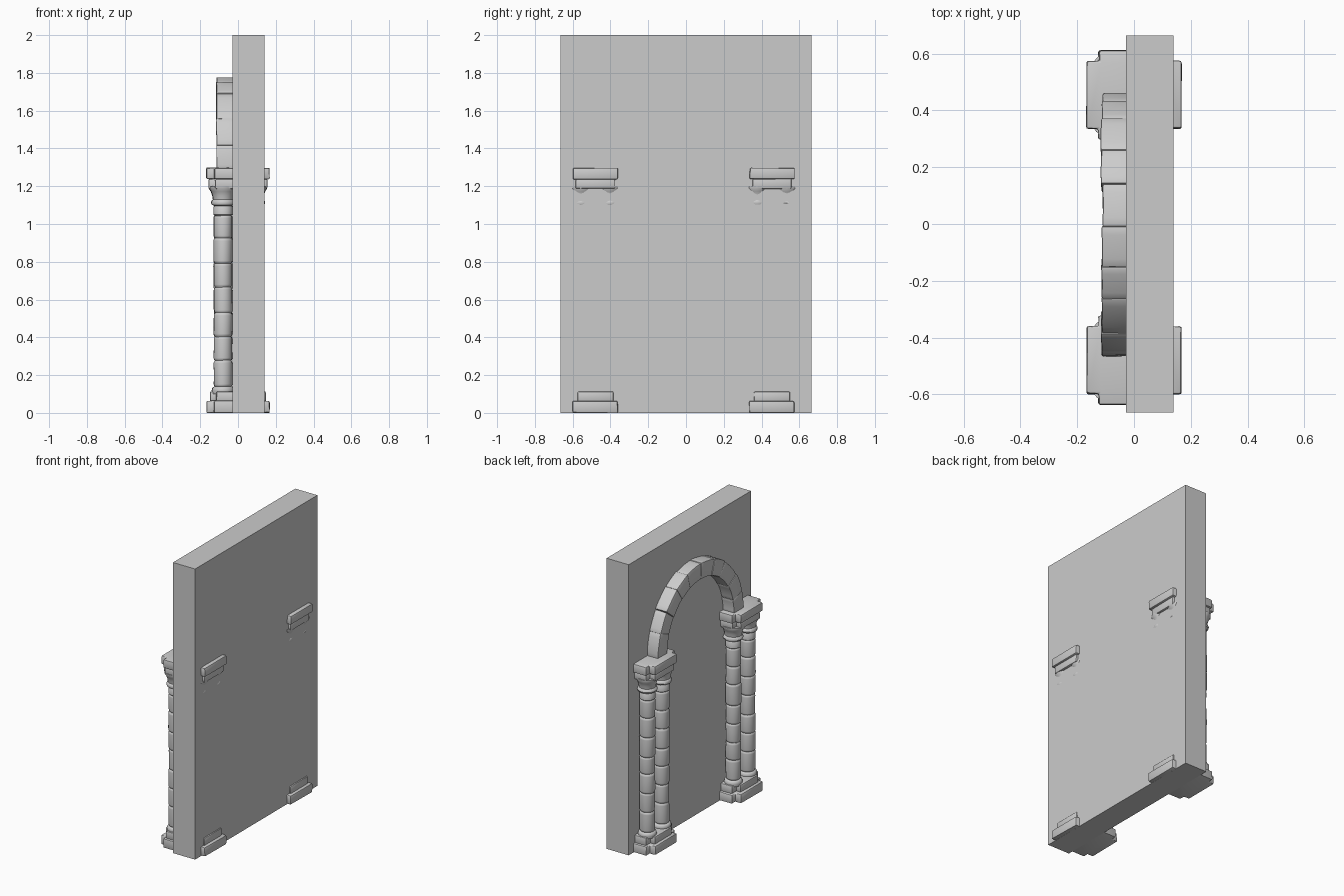
import bpy, bmesh, math, random
from mathutils import Vector, noise

if "Cube" in bpy.data.objects:
    bpy.data.objects.remove(bpy.data.objects["Cube"])

random.seed(4)
YC = -0.0125          # the two piers mirror about this line
PIER = 0.4675         # pier offset from that line


def finish(name, bm, angle=35):
    bmesh.ops.recalc_face_normals(bm, faces=bm.faces)
    me = bpy.data.meshes.new(name)
    bm.to_mesh(me)
    bm.free()
    me.shade_smooth()
    me.set_sharp_from_angle(angle=math.radians(angle))
    ob = bpy.data.objects.new(name, me)
    bpy.context.collection.objects.link(ob)
    return ob


def wear(bm, amount):
    # gentle irregularity of hand-cut stone
    off = Vector([random.uniform(0, 50) for _ in range(3)])
    for v in bm.verts:
        v.co += noise.noise_vector(v.co * 9 + off) * amount


def bevel(bm, width):
    edges = [e for e in bm.edges if len(e.link_faces) == 2 and e.calc_face_angle(0) > 0.5]
    bmesh.ops.bevel(bm, geom=edges, offset=width, segments=2, profile=0.5, affect='EDGES')


def cross_slab(name, cy, long_x, long_y, wide_x, wide_y, z0, z1):
    # slab with notched corners, running through the wall
    quarter = [(long_x, long_y), (wide_x, long_y), (wide_x, wide_y)]
    pts = []
    for sx, sy in ((1, 1), (-1, 1), (-1, -1), (1, -1)):
        q = quarter if sx * sy > 0 else quarter[::-1]
        pts += [(sx * x, sy * y) for x, y in q]
    bm = bmesh.new()
    face = bm.faces.new([bm.verts.new((x, cy + y, z0)) for x, y in pts])
    top = bmesh.ops.extrude_face_region(bm, geom=[face])
    bmesh.ops.translate(bm, vec=(0, 0, z1 - z0),
                        verts=[g for g in top['geom'] if isinstance(g, bmesh.types.BMVert)])
    bmesh.ops.recalc_face_normals(bm, faces=bm.faces)
    bevel(bm, 0.007)
    wear(bm, 0.004)
    for v in bm.verts:
        v.co.z = max(v.co.z, 0)
    finish(name, bm)


def column(name, cx, cy, sides=24):
    # stacked drums between a base ring and a flared capital
    prof = [(0, 0.10), (0.056, 0.10), (0.059, 0.118), (0.056, 0.132), (0.049, 0.138)]
    joints = [0.138, 0.27, 0.40, 0.53, 0.66, 0.79, 0.92, 1.045]
    joints = [joints[0]] + [z + random.uniform(-0.008, 0.008) for z in joints[1:-1]] + [joints[-1]]
    for a, b in zip(joints, joints[1:]):
        r = 0.049 + random.uniform(-0.0015, 0.002)
        prof += [(r - 0.006, a + 0.001), (r - 0.001, a + 0.007), (r, a + 0.014),
                 (r, b - 0.014), (r - 0.001, b - 0.007), (r - 0.006, b - 0.001)]
    prof += [(0.050, 1.050), (0.050, 1.090), (0.046, 1.096), (0.060, 1.102), (0.064, 1.112),
             (0.060, 1.124), (0.054, 1.130), (0.057, 1.150), (0.064, 1.172),
             (0.074, 1.188), (0.074, 1.20), (0, 1.20)]
    bm = bmesh.new()
    vs = [bm.verts.new((r, 0, z)) for r, z in prof]
    es = [bm.edges.new(p) for p in zip(vs, vs[1:])]
    bmesh.ops.spin(bm, geom=vs + es, cent=(0, 0, 0), axis=(0, 0, 1),
                   angle=math.tau, steps=sides, use_merge=True)
    bmesh.ops.remove_doubles(bm, verts=bm.verts, dist=0.0001)
    bmesh.ops.translate(bm, vec=(cx, cy, 0), verts=bm.verts)
    wear(bm, 0.003)
    finish(name, bm, 40)


def voussoir(name, a0, a1, r0, r1, depth, steps=5):
    # one wedge stone of the arch
    bm = bmesh.new()
    rings = []
    for i in range(steps + 1):
        a = a0 + (a1 - a0) * i / steps
        c, s = math.cos(a), math.sin(a) * 1.05
        rings.append([bm.verts.new((x, r * c, 1.29 + r * s))
                      for x, r in ((-depth, r0), (-depth, r1), (depth, r1), (depth, r0))])
    for p, q in zip(rings, rings[1:]):
        for k in range(4):
            bm.faces.new((p[k], p[(k + 1) % 4], q[(k + 1) % 4], q[k]))
    bm.faces.new(rings[0])
    bm.faces.new(rings[-1][::-1])
    bmesh.ops.recalc_face_normals(bm, faces=bm.faces)
    bevel(bm, 0.006)
    wear(bm, 0.004)
    finish(name, bm)


# wall panel
bm = bmesh.new()
bmesh.ops.create_cube(bm, size=1)
bmesh.ops.scale(bm, vec=(0.168, 1.33, 2), verts=bm.verts)
bmesh.ops.translate(bm, vec=(0.055, 0, 1), verts=bm.verts)
finish("wall_panel", bm)

# two piers, each with plinth, four columns and capital slabs
for side, label in ((1, "left"), (-1, "right")):
    cy = YC + side * PIER
    cross_slab(label + "_plinth_lower", cy, 0.167, 0.119, 0.125, 0.157, 0.0, 0.063)
    cross_slab(label + "_plinth_upper", cy, 0.148, 0.096, 0.115, 0.143, 0.060, 0.113)
    for i, (dx, dy) in enumerate(((-1, -1), (-1, 1), (1, -1), (1, 1))):
        column(f"{label}_column_{i + 1}", dx * 0.079, cy + dy * 0.078)
    cross_slab(label + "_capital_lower", cy, 0.155, 0.104, 0.118, 0.145, 1.188, 1.240)
    cross_slab(label + "_capital_upper", cy, 0.167, 0.119, 0.125, 0.157, 1.237, 1.297)

# arch of wedge stones
count = 10
cuts = [0] + [math.pi * (i + random.uniform(-0.18, 0.18)) / count for i in range(1, count)] + [math.pi]
for i in range(count):
    j = random.uniform(-0.004, 0.004)
    voussoir(f"arch_stone_{i + 1}", cuts[i], cuts[i + 1], 0.362 + j, 0.466 + j, 0.115 + j)
